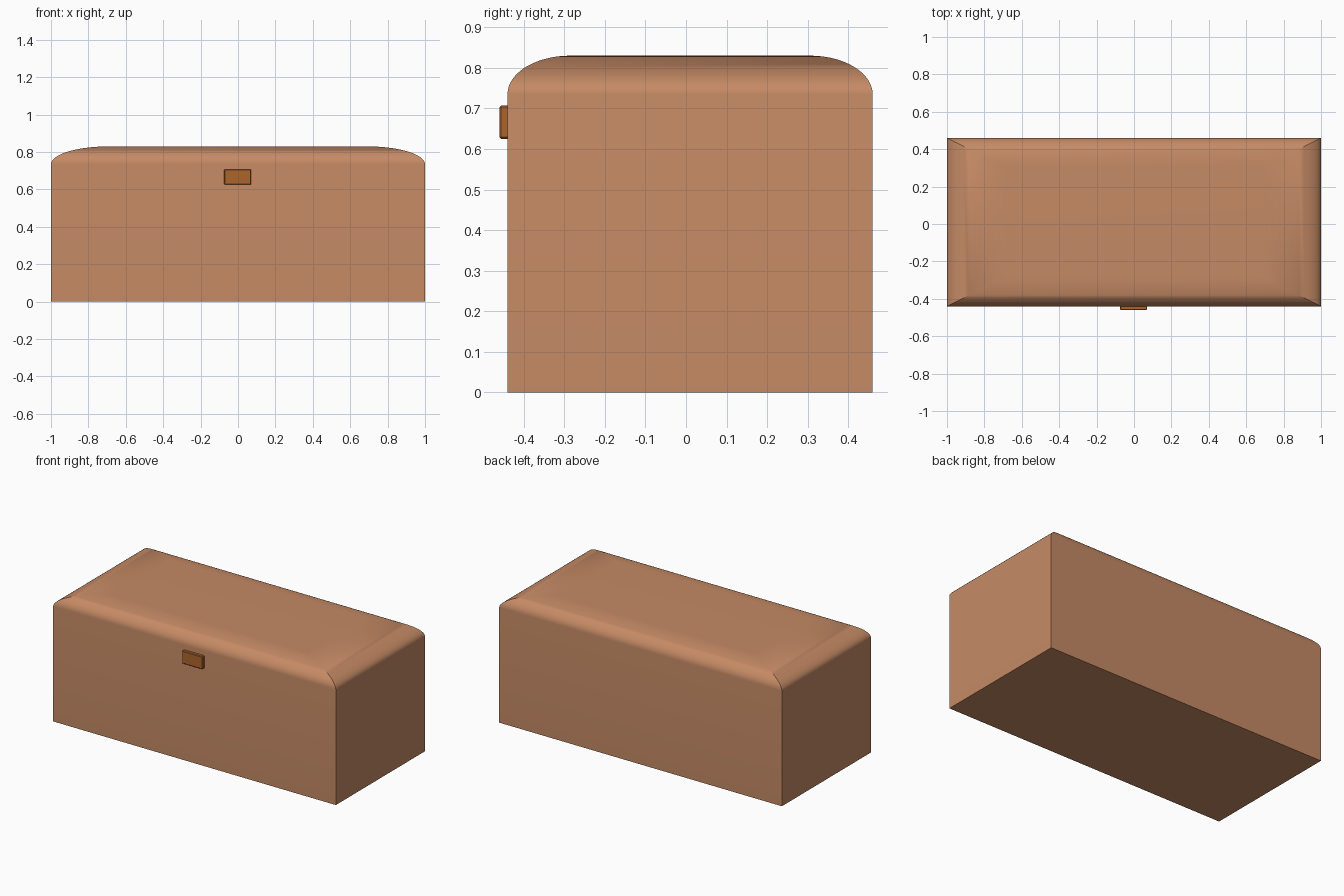
import bpy, bmesh, math

if "Cube" in bpy.data.objects:
    bpy.data.objects.remove(bpy.data.objects["Cube"])


def material(name, color):
    m = bpy.data.materials.new(name)
    m.diffuse_color = (*color, 1)
    m.use_nodes = True
    m.node_tree.nodes["Principled BSDF"].inputs["Base Color"].default_value = m.diffuse_color
    return m


def add_object(name, bm, mat, angle):
    bmesh.ops.recalc_face_normals(bm, faces=bm.faces)
    mesh = bpy.data.meshes.new(name)
    bm.to_mesh(mesh)
    bm.free()
    mesh.materials.append(mat)
    ob = bpy.data.objects.new(name, mesh)
    bpy.context.collection.objects.link(ob)
    bpy.ops.object.select_all(action='DESELECT')
    bpy.context.view_layer.objects.active = ob
    ob.select_set(True)
    bpy.ops.object.shade_smooth_by_angle(angle=math.radians(angle))
    return ob


wood = material("wood", (0.56, 0.255, 0.13))
dark_wood = material("dark_wood", (0.42, 0.13, 0.025))

# Chest: stacked rectangles, straight walls then an elliptical rounded top
WALL_TOP, TOP, CENTER_Y = 0.735, 0.83, 0.01
HALF_X, HALF_Y = 1.0, 0.45
ROUND_X, ROUND_Y = 0.31, 0.155
STEPS = 14

levels = [(HALF_X, HALF_Y, 0.0)]
for i in range(STEPS + 1):
    t = math.pi / 2 * i / STEPS
    shrink = 1 - math.cos(t)
    levels.append((HALF_X - ROUND_X * shrink, HALF_Y - ROUND_Y * shrink,
                   WALL_TOP + (TOP - WALL_TOP) * math.sin(t)))

bm = bmesh.new()
rings = [[bm.verts.new((sx * hx, CENTER_Y + sy * hy, z))
          for sx, sy in ((-1, -1), (1, -1), (1, 1), (-1, 1))]
         for hx, hy, z in levels]
for low, high in zip(rings, rings[1:]):
    for k in range(4):
        n = (k + 1) % 4
        bm.faces.new((low[k], low[n], high[n], high[k]))
bm.faces.new(rings[0][::-1])
bm.faces.new(rings[-1])
add_object("chest", bm, wood, 30)

# Latch: small bevelled block on the front
bm = bmesh.new()
bmesh.ops.create_cube(bm, size=1)
bmesh.ops.scale(bm, vec=(0.145, 0.04, 0.082), verts=bm.verts)
bmesh.ops.translate(bm, vec=(-0.002, -0.44, 0.666), verts=bm.verts)
bmesh.ops.bevel(bm, geom=list(bm.edges), offset=0.004, segments=1,
                affect='EDGES')
add_object("latch", bm, dark_wood, 30)
